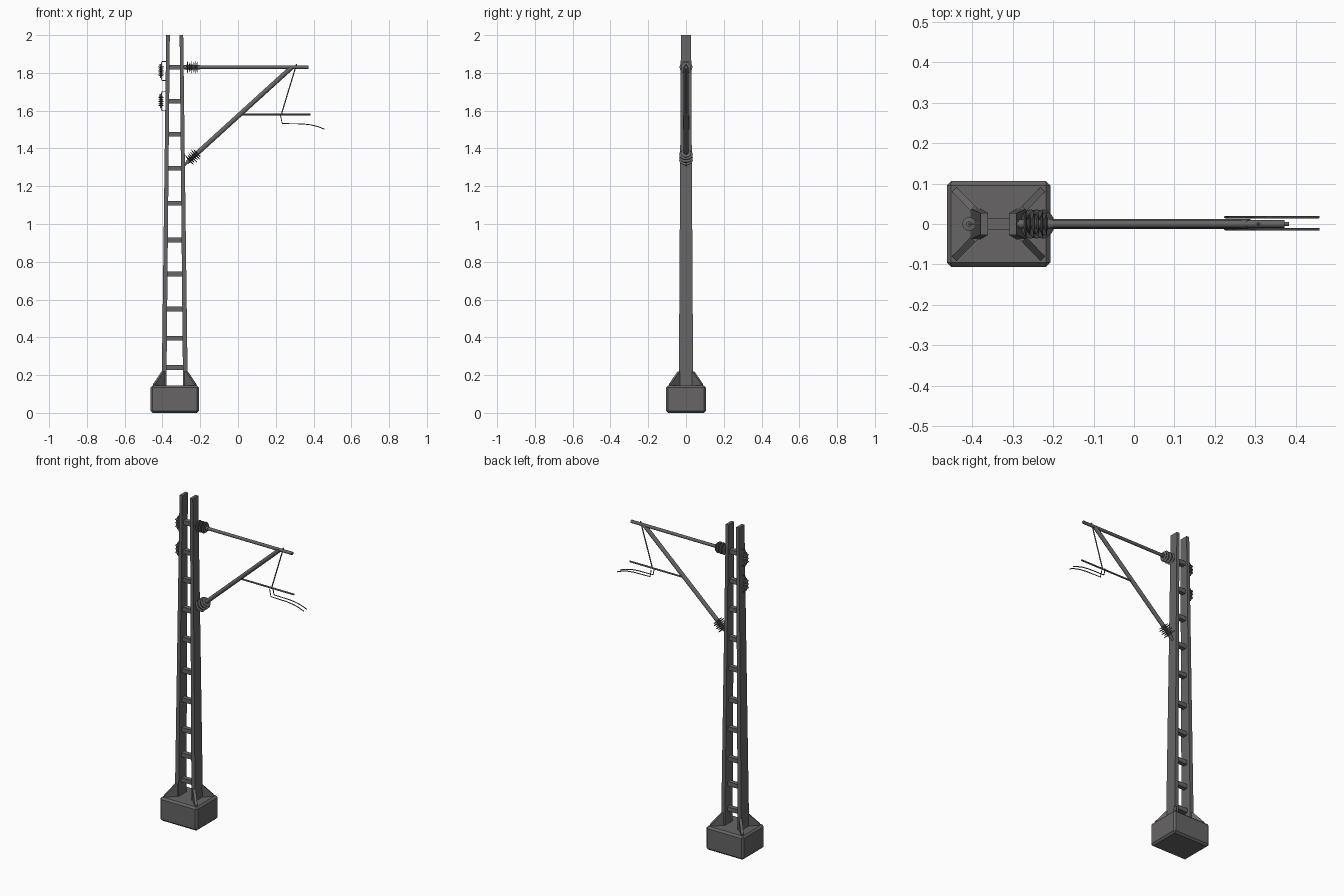
import bpy, bmesh, math
from mathutils import Vector

if "Cube" in bpy.data.objects:
    bpy.data.objects.remove(bpy.data.objects["Cube"])

def material(name, c):
    m = bpy.data.materials.new(name)
    m.diffuse_color = (c[0], c[1], c[2], 1)
    m.use_nodes = True
    m.node_tree.nodes["Principled BSDF"].inputs["Base Color"].default_value = m.diffuse_color
    return m

STEEL = material("dark grey steel", (0.135, 0.13, 0.13))
CX = -0.335  # mast centre line

def finish(name, bm, smooth=False):
    bmesh.ops.recalc_face_normals(bm, faces=bm.faces[:])
    me = bpy.data.meshes.new(name)
    bm.to_mesh(me)
    bm.free()
    ob = bpy.data.objects.new(name, me)
    bpy.context.collection.objects.link(ob)
    me.materials.append(STEEL)
    if smooth:
        bpy.ops.object.select_all(action='DESELECT')
        ob.select_set(True)
        bpy.context.view_layer.objects.active = ob
        bpy.ops.object.shade_smooth_by_angle(angle=math.radians(40))
    return ob

def loft(name, loops):
    """Join equal-sized point loops into a closed solid."""
    bm = bmesh.new()
    rings = [[bm.verts.new(p) for p in lp] for lp in loops]
    n = len(rings[0])
    for a, b in zip(rings, rings[1:]):
        for i in range(n):
            bm.faces.new((a[i], a[(i + 1) % n], b[(i + 1) % n], b[i]))
    bm.faces.new(rings[0])
    bm.faces.new(rings[-1])
    return bm

def rect(x0, x1, y, z):
    return [(x0, -y, z), (x1, -y, z), (x1, y, z), (x0, y, z)]

def lathe(name, start, direction, profile, sides=14):
    """Profile of (distance along axis, radius)."""
    d = Vector(direction).normalized()
    u = Vector((0, 1, 0))
    v = d.cross(u)
    s = Vector(start)
    loops = [[s + d * t + (u * math.cos(k * math.tau / sides) + v * math.sin(k * math.tau / sides)) * r
              for k in range(sides)] for t, r in profile]
    return finish(name, loft(name, loops), True)

def rod(name, a, b, r, sides=12):
    a, b = Vector(a), Vector(b)
    return lathe(name, a, b - a, [(0, r), ((b - a).length, r)], sides)

def wire(name, pts, r):
    cu = bpy.data.curves.new(name, 'CURVE')
    cu.dimensions = '3D'
    cu.bevel_depth = r
    cu.bevel_resolution = 1
    cu.use_fill_caps = True
    sp = cu.splines.new('POLY')
    sp.points.add(len(pts) - 1)
    for p, q in zip(sp.points, pts):
        p.co = (*q, 1)
    ob = bpy.data.objects.new(name, cu)
    bpy.context.collection.objects.link(ob)
    cu.materials.append(STEEL)

def insulator(name, start, direction, length, core, big, count):
    """Ribbed insulator with end caps and alternating sheds."""
    cap = length * 0.14
    prof = [(0, core), (cap, core)]
    step = (length - 2 * cap) / count
    for i in range(count):
        t = cap + i * step
        r = big if i % 2 == 0 else big * 0.8
        prof += [(t + step * 0.1, core), (t + step * 0.5, r), (t + step * 0.65, r), (t + step * 0.8, core)]
    prof += [(length - cap, core * 1.1), (length, core * 1.1)]
    lathe(name, start, direction, prof, 18)

# Concrete footing with bevelled edges
bm = loft("footing", [rect(-0.463, -0.207, 0.106, 0), rect(-0.463, -0.207, 0.106, 0.145)])
bmesh.ops.bevel(bm, geom=bm.edges[:], offset=0.011, segments=1, affect='EDGES')
finish("footing", bm)

# Tapered mast legs, footing gussets
for s, side in ((-1, "left"), (1, "right")):
    lo = sorted((CX + s * 0.069, CX + s * 0.044))
    hi = sorted((CX + s * 0.045, CX + s * 0.026))
    finish(f"mast_leg_{side}", loft("leg", [rect(*lo, 0.038, 0.14), rect(*hi, 0.027, 2.0)]))
    for q, face in ((-1, "front"), (1, "back")):
        out = Vector((s * 0.7, q * 0.71, 0))
        w = Vector((-out.y, out.x, 0)) * 0.008
        p = Vector((CX + s * 0.055, q * 0.03, 0))
        tri = [p + Vector((0, 0, 0.14)), p + out * 0.078 + Vector((0, 0, 0.14)),
               p + out * 0.078 + Vector((0, 0, 0.152)), p + out * 0.012 + Vector((0, 0, 0.22)),
               p + Vector((0, 0, 0.22))]
        finish(f"gusset_{side}_{face}", loft("gusset", [[v - w for v in tri], [v + w for v in tri]]))

# Rungs between the legs
for i, z in enumerate((0.24, 0.395, 0.55, 0.735, 0.915, 1.11, 1.295, 1.475, 1.65, 1.83)):
    h = 0.06 - 0.022 * z / 2
    finish(f"rung_{i + 1}", loft("rung", [rect(CX - h, CX + h, 0.014, z - 0.013),
                                          rect(CX - h, CX + h, 0.014, z + 0.013)]))

# Top arm with its insulator
rod("top_arm_mount", (-0.30, 0, 1.83), (-0.275, 0, 1.83), 0.008)
insulator("top_arm_insulator", (-0.285, 0, 1.83), (1, 0, 0), 0.085, 0.011, 0.034, 6)
rod("top_arm", (-0.205, 0, 1.83), (0.372, 0, 1.83), 0.0095)

# Diagonal strut with its insulator
a, b = Vector((-0.285, 0, 1.312)), Vector((0.285, 0, 1.83))
d = (b - a).normalized()
rod("strut_mount", a, a + d * 0.03, 0.007)
insulator("strut_insulator", a + d * 0.02, d, 0.09, 0.011, 0.036, 6)
rod("diagonal_strut", a + d * 0.105, b, 0.0125)

# Steady bar, clamp and drop rod
rod("steady_bar", (0.005, 0, 1.58), (0.383, 0, 1.58), 0.005)
rod("steady_bar_clamp", (0.018, -0.013, 1.58), (0.018, 0.013, 1.58), 0.009)
wire("drop_rod", [(0.31, 0, 1.847), (0.228, 0, 1.575)], 0.0035)

# Paired curved contact arms
for y, side in ((-0.013, "front"), (0.017, "back")):
    wire(f"contact_arm_{side}", [(0.225, y, 1.575), (0.234, y, 1.532), (0.34, y, 1.53),
                                 (0.385, y, 1.525), (0.425, y, 1.515), (0.458, y, 1.502)], 0.0028)
rod("contact_arm_pin", (0.228, -0.015, 1.57), (0.228, 0.019, 1.57), 0.004)

# Small upright insulators with wire brackets behind the mast
for z, name in ((1.81, "upper"), (1.65, "lower")):
    insulator(f"{name}_rear_insulator", (-0.408, 0, z - 0.037), (0, 0, 1), 0.074, 0.006, 0.017, 5)
    for s, end in ((-1, "bottom"), (1, "top")):
        wire(f"{name}_rear_bracket_{end}", [(-0.372, 0, z + s * 0.05), (-0.402, 0, z + s * 0.05),
                                            (-0.408, 0, z + s * 0.034)], 0.0028)
